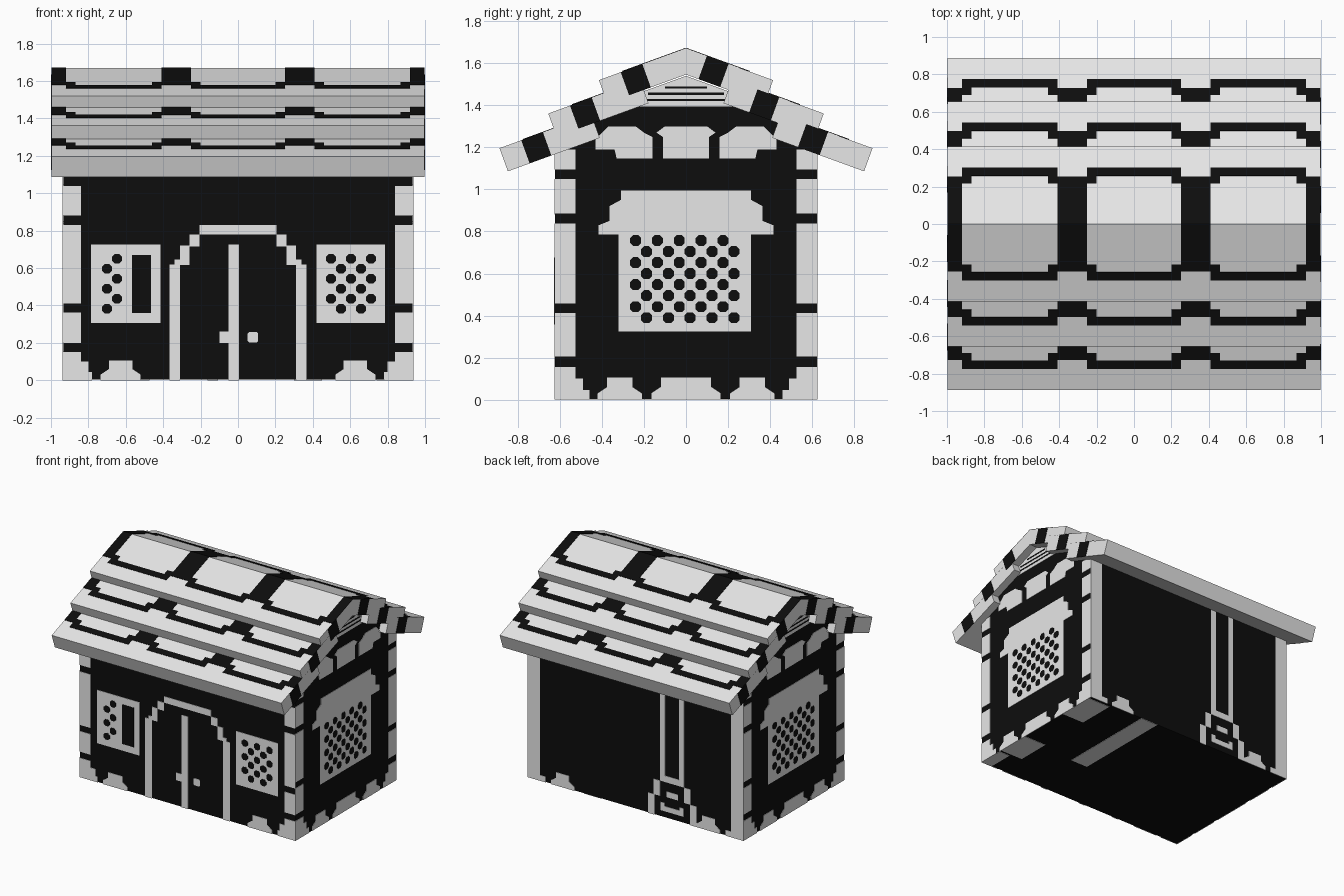
import bpy, bmesh, math
from mathutils import Vector as V

if "Cube" in bpy.data.objects:
    bpy.data.objects.remove(bpy.data.objects["Cube"])

def material(name, c):
    m = bpy.data.materials.new(name)
    m.diffuse_color = (c, c, c, 1)
    m.use_nodes = True
    m.node_tree.nodes["Principled BSDF"].inputs["Base Color"].default_value = m.diffuse_color
    return m

LIGHT, DARK = material("light grey", 0.8), material("near black", 0.004)

def prism(name, frame, polys, depth, mat):
    """Extrude 2D outlines lying in a frame (origin, u, v) along u x v."""
    o, u, v = (V(a) for a in frame)
    n = u.cross(v)
    bm = bmesh.new()
    for p in polys:
        low = [bm.verts.new(o + u * a + v * b) for a, b in p]
        top = [bm.verts.new(o + u * a + v * b + n * depth) for a, b in p]
        bm.faces.new(low[::-1])
        bm.faces.new(top)
        for i in range(len(p)):
            j = (i + 1) % len(p)
            bm.faces.new((low[i], low[j], top[j], top[i]))
    bmesh.ops.recalc_face_normals(bm, faces=bm.faces)
    me = bpy.data.meshes.new(name)
    bm.to_mesh(me)
    bm.free()
    me.materials.append(mat)
    ob = bpy.data.objects.new(name, me)
    bpy.context.collection.objects.link(ob)
    return ob

def rect(x0, x1, z0, z1):
    return [(x0, z0), (x1, z0), (x1, z1), (x0, z1)]

def dot(x, z, r=0.026, c=0.012):
    return [(x - r, z - c), (x - c, z - r), (x + c, z - r), (x + r, z - c),
            (x + r, z + c), (x + c, z + r), (x - c, z + r), (x - r, z + c)]

def stone(x0, x1, h=0.105):
    return [(x0, 0), (x1, 0), (x1, .03), (x1 - .045, .06), (x1 - .045, h),
            (x0 + .045, h), (x0 + .045, .06), (x0, .03)]

def mirror(polys):
    return polys + [[(-a, b) for a, b in p][::-1] for p in polys]

HX, HY, T1, T2 = 0.934, 0.623, 0.003, 0.005
front = ((0, -HY, 0), (1, 0, 0), (0, 0, 1))
back = ((0, HY, 0), (-1, 0, 0), (0, 0, 1))
right = ((HX, 0, 0), (0, 1, 0), (0, 0, 1))
left = ((-HX, 0, 0), (0, -1, 0), (0, 0, 1))

# walls with stepped gable, hidden under the roof planks
half = [(HY, .003), (HY, 1.2), (.44, 1.27), (.44, 1.33), (.2, 1.41), (.2, 1.46)]
prism("walls", ((-HX, 0, 0), (0, 1, 0), (0, 0, 1)),
      [half + [(0, 1.54)] + [(-a, b) for a, b in half[::-1]]], 2 * HX, DARK)

# front wall: corner stones, base stones, door frame
corners = [rect(.84, HX + T1, a, b) for a, b in ((0, .152), (.2, .362), (.41, .83), (.88, 1.04))]
prism("front_stones", front, mirror(corners + [rect(.78, .84, 0, .045), rect(.80, .84, .045, .1),
                                              stone(.52, .735)]), T1, LIGHT)
arch = [rect(.31, .367, 0, .62), rect(.26, .31, .615, .72), rect(.31, .34, .62, .645),
        rect(.205, .26, .715, .78), rect(0, .205, .78, .83)]
prism("door_frame", front, mirror(arch), T1, LIGHT)
prism("door_bar_and_handles", front, [rect(-.05, .005, 0, .725), rect(-.1, -.05, .2, .26),
                                      dot(.08, .23, .028, .02)], T1, LIGHT)

# front windows
prism("front_windows", front, [rect(-.785, -.415, .307, .725), rect(.42, .785, .307, .725)], T1, LIGHT)
panes = [rect(-.567, -.465, .36, .67)]
for r in range(6):
    z = .65 - r * .0535
    panes.append(dot(-.647 - (r % 2) * .053, z))
    panes += [dot(.497 + c * .0535, z) for c in range(5) if (c + r) % 2 == 0]
prism("front_window_panes", front, panes, T2, DARK)

# back wall: corner stones, base stones, stove and pipes
prism("back_stones", back, mirror([rect(.83, HX + T1, 0, 1.18), rect(.78, .83, 0, .045),
                                   stone(.53, .735)]), T1, LIGHT)
stove = ((-.318, HY, 0), (-1, 0, 0), (0, 0, 1))
prism("stove_and_pipes", stove, mirror([
    rect(.155, .21, 0, .16), rect(.105, .16, .16, .28), rect(0, .105, .28, .33),
    rect(.06, .105, .33, 1.2), rect(0, .05, .165, .21), rect(0, .1, .05, .09),
    rect(.065, .1, .09, .115)]), T1, LIGHT)

# side walls, identical on both ends
for side, f in (("right", right), ("left", left)):
    quoins = [rect(.525, HY + T1, a, b) for a, b in
              ((0, .155), (.205, .412), (.458, .838), (.886, 1.05), (1.095, 1.19))]
    base = [rect(.46, .525, 0, .045), rect(.49, .525, .045, .1), stone(.21, .42)]
    upper = [[(.16, 1.148), (.33, 1.148), (.34, 1.19), (.43, 1.19), (.43, 1.24), (.37, 1.3),
              (.24, 1.3), (.2, 1.27), (.16, 1.25)]]
    prism(side + "_stones", f, mirror(quoins + base + upper) + [
        stone(-.165, .165), [(-.11, 1.148), (.11, 1.148), (.11, 1.25), (.14, 1.27), (.1, 1.3),
                             (-.1, 1.3), (-.14, 1.27), (-.11, 1.25)]], T1, LIGHT)
    prism(side + "_gable_panel", f, [[(-.22, 1.395), (.22, 1.395), (.22, 1.46), (0, 1.54),
                                      (-.22, 1.46)]], T1, LIGHT)
    prism(side + "_gable_stripes", f, [rect(-w, w, z, z + .01) for w, z in
                                       ((.19, 1.42), (.18, 1.45), (.1, 1.48))], T2, DARK)
    awning = [(.415, .786), (.415, .83), (.365, .85), (.365, .92), (.31, .95), (.31, .995)]
    prism(side + "_window", f, [rect(-.32, .31, .324, .786),
                                awning + [(-a, b) for a, b in awning[::-1]]], T1, LIGHT)
    prism(side + "_window_panes", f,
          [dot(-.24 + c * .052, .757 - r * .0525) for r in range(8) for c in range(10)
           if (c + r) % 2 == 0], T2, DARK)

# underside patches
floor = ((0, 0, .003), (1, 0, 0), (0, -1, 0))
prism("floor_patches", floor, [rect(.3, .45, -HY, .18), rect(.74, HX, -.6, -.3),
                               rect(.74, HX, .13, .4), rect(.84, HX, .42, HY)], T1, LIGHT)

# roof: three overlapping planks per slope, with dark bands
C, S, TH, RX = math.cos(math.radians(20)), math.sin(math.radians(20)), 0.117, 0.996
for side, sname in ((-1, "front"), (1, "back")):
    up = V((0, -side * C, S))
    nrm = V((0, side * S, C))
    for k, (y, z, length) in enumerate(((.414, 1.52, .4406), (.655, 1.361, .465), (.887, 1.196, .465))):
        edge = V((0, side * y, z))
        name = f"{sname}_roof_plank_{k + 1}"
        # plank cross-section; the top plank is cut plumb at the ridge
        cut = length + (TH * S / C if k == 0 else 0)
        outline = [(0, 0), (length, 0), (cut, -TH), (0, -TH)]
        prism(name, (edge + V((side * RX, 0, 0)), up, nrm), [outline], 2 * RX, LIGHT)
        # bands on the upper face: bars, steps and rails
        bands = mirror([rect(.25, .41, .17, length), rect(.92, RX, .17, length)])
        for a, b in ((-.92, -.41), (-.25, .25), (.41, .92)):
            bands += [rect(a + .05, b - .05, .12, .167), rect(a, a + .05, .12, .21),
                      rect(b - .05, b, .12, .21)]
        prism(name + "_bands", (edge, (-side, 0, 0), up), bands, T1, DARK)
        # stripe on each plank end
        for e in (-1, 1):
            d = e * -side
            a, b = (.11, .22) if d > 0 else (.225, .335)
            prism(name + "_end_stripe", (edge + V((e * RX, 0, 0)), up * d, nrm),
                  [rect(min(d * a, d * b), max(d * a, d * b), -TH, 0)], T1, DARK)
